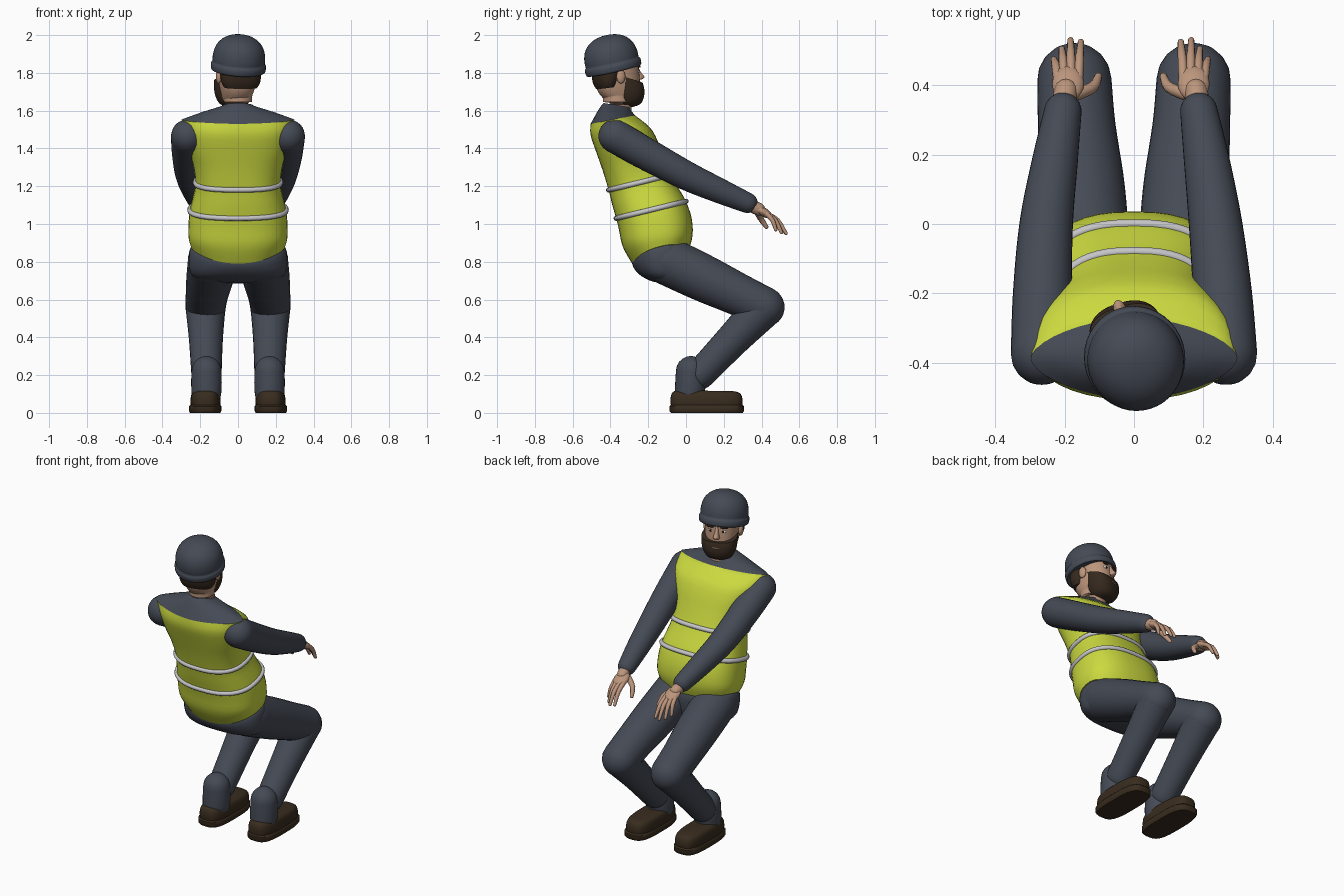
import bpy, bmesh, math
from mathutils import Vector, Matrix

if "Cube" in bpy.data.objects:
    bpy.data.objects.remove(bpy.data.objects["Cube"])


def material(name, rgb):
    m = bpy.data.materials.new(name)
    m.diffuse_color = (*rgb, 1)
    m.use_nodes = True
    m.node_tree.nodes["Principled BSDF"].inputs["Base Color"].default_value = m.diffuse_color
    return m


SLATE = material("slate cloth", (0.058, 0.068, 0.09))
LIME = material("safety lime", (0.60, 0.70, 0.05))
GREY = material("reflective grey", (0.56, 0.56, 0.58))
SKIN = material("skin", (0.50, 0.30, 0.20))
HAIR = material("dark brown hair", (0.036, 0.022, 0.013))
SHOE = material("brown leather", (0.040, 0.025, 0.013))
WHITE = material("eye white", (0.65, 0.62, 0.58))
BLACK = material("pupil", (0.01, 0.01, 0.01))

# Head turned towards its left
HEAD = Matrix.Translation((0, -0.38, 1.80)) @ Matrix.Rotation(math.radians(17), 4, 'Z')


def spline(rows, steps):
    """Catmull-Rom interpolation of equal-length number rows."""
    out = []
    for i in range(len(rows) - 1):
        a, b, c, d = (rows[max(0, min(len(rows) - 1, i + k))] for k in (-1, 0, 1, 2))
        for s in range(steps):
            t = s / steps
            out.append([0.5 * (2 * q + (r - p) * t + (2 * p - 5 * q + 4 * r - u) * t * t
                               + (3 * q - p - 3 * r + u) * t ** 3)
                        for p, q, r, u in zip(a, b, c, d)])
    return out + [list(rows[-1])]


def skin_rings(name, rings, mat, matrix=None):
    """Mesh from a list of equal point loops, capped at both ends."""
    bm = bmesh.new()
    loops = [[bm.verts.new(p) for p in ring] for ring in rings]
    n = len(loops[0])
    for a, b in zip(loops, loops[1:]):
        for i in range(n):
            bm.faces.new((a[i], a[(i + 1) % n], b[(i + 1) % n], b[i]))
    bm.faces.new(loops[0])
    bm.faces.new(loops[-1])
    bmesh.ops.recalc_face_normals(bm, faces=bm.faces)
    me = bpy.data.meshes.new(name)
    bm.to_mesh(me)
    bm.free()
    if matrix:
        me.transform(matrix)
    me.materials.append(mat)
    ob = bpy.data.objects.new(name, me)
    bpy.context.collection.objects.link(ob)
    return ob


def oval(row, x0=0, n=40):
    """Tilted superellipse: back y, back z, front y, front z, half width, exponent, side lift."""
    by, bz, fy, fz, hw, e, lift = row
    pts = []
    for i in range(n):
        a = 2 * math.pi * i / n
        c, s = math.cos(a), math.sin(a)
        u = math.copysign(abs(c) ** (2 / e), c)
        t = math.copysign(abs(s) ** (2 / e), s)
        pts.append(Vector((x0 + hw * u, (by + fy) / 2 + t * (fy - by) / 2,
                           (bz + fz) / 2 + t * (fz - bz) / 2 + lift * u * u)))
    return pts


def loft(name, rows, mat, steps=3, x0=0, matrix=None):
    return skin_rings(name, [oval(r, x0) for r in spline(rows, steps)], mat, matrix)


def tube(name, rows, mat, steps=5, n=20):
    """Round-ended limb through rows of x, y, z, radius."""
    path = spline(rows, steps)
    pts = [Vector(p[:3]) for p in path]
    tang = [(pts[min(i + 1, len(pts) - 1)] - pts[max(i - 1, 0)]).normalized()
            for i in range(len(pts))]
    stations = [(p, t, r[3]) for p, t, r in zip(pts, tang, path)]
    caps = [math.radians(a) for a in (18, 36, 54, 70, 84)]

    def cap(end, sign):
        p, t, r = end
        return [(p + t * sign * r * math.sin(a), t, r * math.cos(a)) for a in caps]

    stations = cap(stations[0], -1)[::-1] + stations + cap(stations[-1], 1)
    rings = []
    for p, t, r in stations:
        q = t.to_track_quat('Z', 'Y')
        rings.append([p + q @ Vector((r * math.cos(2 * math.pi * i / n),
                                      r * math.sin(2 * math.pi * i / n), 0)) for i in range(n)])
    return skin_rings(name, rings, mat)


def ball(name, loc, size, mat, matrix=None):
    bm = bmesh.new()
    bmesh.ops.create_uvsphere(bm, u_segments=20, v_segments=12, radius=1)
    me = bpy.data.meshes.new(name)
    bm.to_mesh(me)
    bm.free()
    me.transform((matrix or Matrix()) @ Matrix.Translation(loc) @ Matrix.Diagonal((*size, 1)))
    me.materials.append(mat)
    ob = bpy.data.objects.new(name, me)
    bpy.context.collection.objects.link(ob)


# Vest, leaning back over the hips
vest = [(-.285, .79, .015, .865, .25, 2.4, .055), (-.335, .88, .035, .94, .262, 2.5, .02),
        (-.355, .97, .03, 1.03, .262, 2.5, 0), (-.37, 1.03, .0, 1.12, .255, 2.5, 0),
        (-.39, 1.10, -.04, 1.19, .238, 2.5, 0), (-.41, 1.18, -.08, 1.26, .225, 2.5, 0),
        (-.44, 1.28, -.12, 1.36, .238, 2.5, 0), (-.475, 1.38, -.15, 1.44, .265, 2.5, 0),
        (-.505, 1.47, -.19, 1.51, .288, 2.3, .01), (-.505, 1.53, -.27, 1.575, .298, 1.7, 0)]
loft("vest", vest, LIME)
# Shirt yoke and collar
loft("shirt_yoke", [vest[-1], (-.475, 1.585, -.29, 1.60, .19, 1.8, 0),
                    (-.45, 1.625, -.295, 1.615, .10, 2, 0),
                    (-.435, 1.64, -.30, 1.62, .075, 2, 0)], SLATE, 2)
# Reflective bands
for label, k in (("lower_band", 3), ("upper_band", 5)):
    cu = bpy.data.curves.new(label, 'CURVE')
    cu.dimensions = '3D'
    cu.bevel_depth = 0.014
    cu.bevel_resolution = 2
    ring = oval(vest[k], n=48)
    sp = cu.splines.new('POLY')
    sp.points.add(len(ring) - 1)
    for p, v in zip(sp.points, ring):
        p.co = (*v, 1)
    sp.use_cyclic_u = True
    cu.materials.append(GREY)
    bpy.context.collection.objects.link(bpy.data.objects.new(label, cu))

# Trouser seat
loft("trouser_seat", [(-.27, .86, -.02, .92, .235, 2.4, 0), (-.285, .79, .02, .86, .258, 2.4, .03),
                      (-.25, .735, .02, .76, .255, 2.4, 0), (-.19, .70, .0, .70, .20, 2.3, 0),
                      (-.15, .69, -.04, .685, .10, 2, 0)], SLATE)

for side, s in (("right", 1), ("left", -1)):
    # Legs
    tube(side + "_thigh", [(s * .138, -.10, .805, .128), (s * .15, .10, .71, .124),
                           (s * .165, .28, .625, .112), (s * .172, .415, .56, .107)], SLATE, n=28)
    tube(side + "_shin", [(s * .172, .415, .56, .106), (s * .17, .25, .39, .09),
                          (s * .167, .075, .205, .08)], SLATE, n=28)
    tube(side + "_ankle_cuff", [(s * .167, .02, .11, .079), (s * .167, .024, .16, .081),
                                (s * .167, .026, .222, .079)], SLATE, n=28)
    # Shoes
    loft(side + "_sole", [(-.08, 0, .30, 0, .08, 3.2, 0), (-.088, .01, .308, .01, .086, 3.2, 0),
                          (-.088, .035, .308, .035, .086, 3.2, 0),
                          (-.08, .042, .30, .042, .08, 3.2, 0)], SHOE, 1, s * .174)
    loft(side + "_shoe", [(-.08, .04, .298, .04, .078, 3.2, 0), (-.082, .06, .30, .06, .08, 3.2, 0),
                          (-.08, .09, .295, .09, .077, 3.2, 0), (-.07, .11, .28, .108, .068, 3, 0),
                          (-.05, .12, .25, .115, .05, 2.6, 0)], SHOE, 2, s * .172)
    # Sleeves
    off = 0.0 if s > 0 else 0.018
    tube(side + "_sleeve", [(s * .266, -.375, 1.465, .089), (s * (.255 + off / 2), -.20, 1.365, .085),
                            (s * (.235 + off), .0, 1.257, .077),
                            (s * (.21 + off), .18, 1.175, .066),
                            (s * (.187 + off), .325, 1.112, .054)], SLATE, n=28)
    # Hands
    hx = lambda x: s * (x + off)
    tube(side + "_wrist", [(hx(.187), .33, 1.105, .036), (hx(.178), .385, 1.078, .034)], SKIN, n=14)
    tilt = Matrix.Translation((hx(.172), .405, 1.066)) @ Matrix.Rotation(math.radians(-30), 4, 'X')
    ball(side + "_palm", (0, 0, 0), (.046, .058, .024), SKIN, tilt)
    for name, x, tx, ty, tz in (("index", .142, .135, .525, .955), ("middle", .163, .165, .53, .95),
                                ("ring", .183, .19, .505, .955), ("little", .202, .213, .475, .97)):
        tube(f"{side}_{name}_finger",
             [(hx(x), .425, 1.055, .014), (hx((x + tx) / 2), (.44 + ty) / 2, 1.02, .0125),
              (hx(tx), ty, tz, .009)], SKIN, 3, 10)
    tube(side + "_thumb", [(hx(.145), .375, 1.07, .018), (hx(.10), .395, 1.03, .016),
                           (hx(.085), .425, .985, .011)], SKIN, 3, 10)
    # Paired face parts
    ball(side + "_ear", (s * .106, .005, -.02), (.014, .024, .036), SKIN, HEAD)
    ball(side + "_eye", (s * .038, .117, .008), (.018, .012, .009), WHITE, HEAD)
    ball(side + "_pupil", (s * .038, .126, .008), (.007, .005, .007), BLACK, HEAD)
    ball(side + "_eyebrow", (s * .04, .122, .034), (.026, .010, .007), HAIR, HEAD)

# Neck and head
tube("neck", [(0, -.365, 1.60, .077), (0, -.365, 1.66, .075), (0, -.37, 1.73, .078)], SKIN, n=28)
loft("head", [(.0, -.17, .09, -.17, .04, 2, 0), (-.04, -.15, .125, -.15, .068, 2.2, 0),
              (-.085, -.10, .138, -.10, .086, 2.3, 0), (-.10, -.04, .136, -.04, .097, 2.3, 0),
              (-.11, .02, .13, .02, .10, 2.3, 0), (-.11, .08, .125, .08, .10, 2.3, 0)],
     SKIN, matrix=HEAD)
loft("beard", [(.04, -.185, .10, -.18, .035, 2, 0), (.01, -.16, .14, -.165, .075, 2.2, 0),
               (.0, -.11, .157, -.125, .097, 2.4, 0), (.0, -.06, .156, -.085, .104, 2.5, 0),
               (.0, -.015, .147, -.055, .106, 2.5, 0)], HAIR, matrix=HEAD)
loft("hair", [(-.092, -.085, .0, -.07, .09, 2.3, 0), (-.11, -.045, .01, -.04, .107, 2.3, 0),
              (-.118, .03, .03, .04, .112, 2.3, 0)], HAIR, matrix=HEAD)
tube_nose = [(.10, -.035, .150, -.035, .020, 2, 0), (.10, -.025, .168, -.022, .019, 2, 0),
             (.10, .0, .150, .0, .013, 2, 0), (.10, .035, .130, .035, .010, 2, 0)]
loft("nose", tube_nose, SKIN, matrix=HEAD)
ball("mouth", (0, .152, -.088), (.024, .008, .006), SKIN, HEAD)

# Rounded cap with rolled rim
cap_pose = HEAD @ Matrix.Translation((0, -.002, .015)) @ Matrix.Rotation(math.radians(13), 4, 'X')
profile = [(.125, 0), (.138, -.004), (.145, .006), (.145, .032), (.138, .041), (.139, .06), (.136, .09),
           (.125, .125), (.10, .157), (.066, .178), (.03, .187), (.004, .189)]
loft("cap", [(-r * 1.04, z, r * 1.04, z, r, 2, 0) for r, z in profile], SLATE, 2, matrix=cap_pose)

# Smooth shading with crisp edges
for ob in bpy.context.scene.objects:
    ob.select_set(ob.type == 'MESH')
    if ob.type == 'MESH':
        bpy.context.view_layer.objects.active = ob
bpy.ops.object.shade_smooth_by_angle(angle=math.radians(45))
